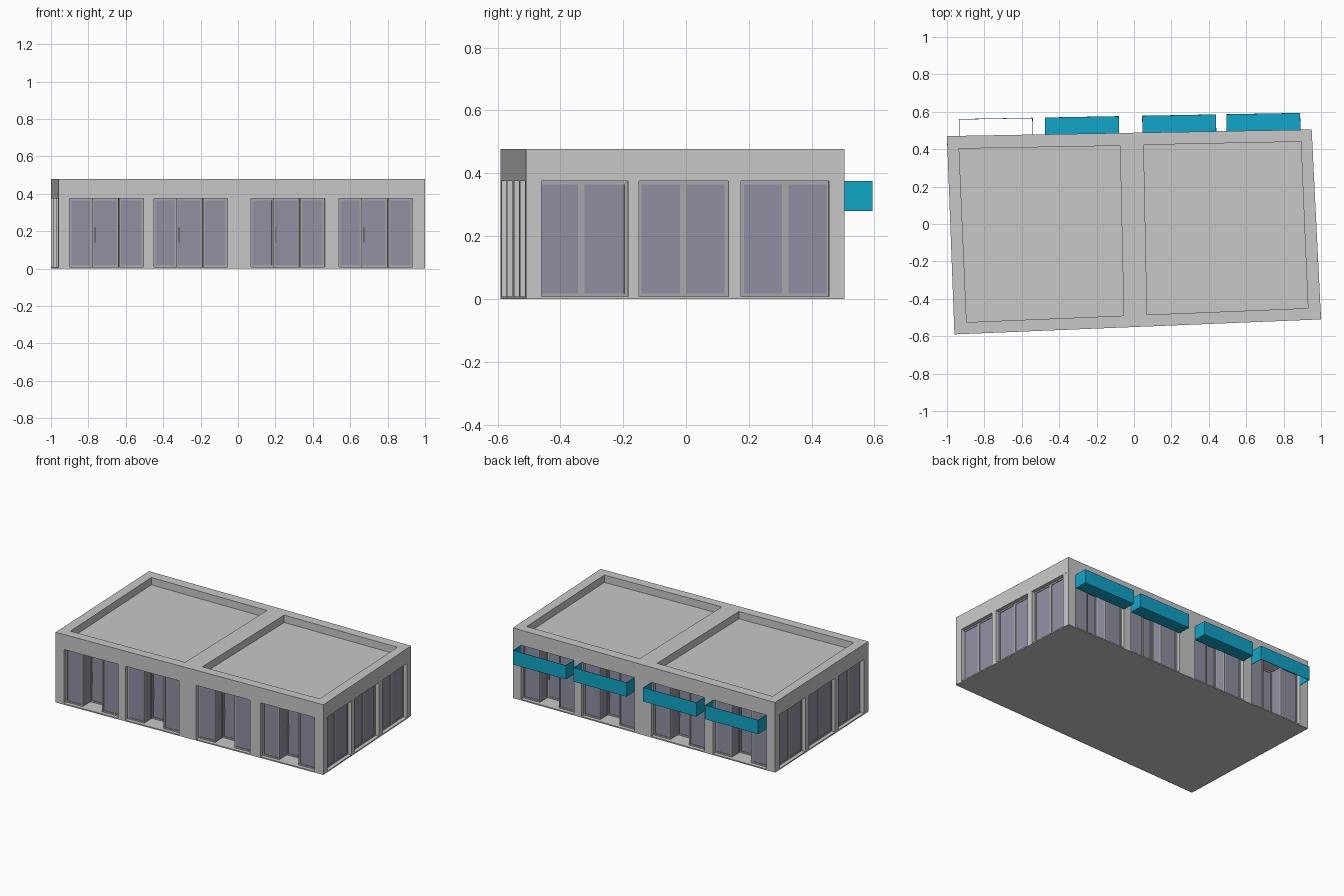
import bpy, bmesh
from mathutils import Vector

cube = bpy.data.objects.get("Cube")
if cube:
    bpy.data.objects.remove(cube, do_unlink=True)


def material(name, rgb):
    m = bpy.data.materials.new(name)
    m.use_nodes = True
    m.diffuse_color = (*rgb, 1)
    m.node_tree.nodes["Principled BSDF"].inputs["Base Color"].default_value = (*rgb, 1)
    return m


WALL = material("wall_grey", (0.58, 0.58, 0.58))
FRAME = material("frame_grey", (0.40, 0.40, 0.39))
GLASS = material("glass_violet_grey", (0.28, 0.28, 0.37))
TEAL = material("awning_teal", (0.005, 0.38, 0.58))
METAL = material("handle_light", (0.7, 0.7, 0.7))

TOP, LINTEL, FLOOR = 0.478, 0.375, 0.008
parts = {}


def prism(name, mat, corners, z0, z1):
    """Add an upright prism over a plan quad to the named part."""
    bm, _ = parts.setdefault(name, (bmesh.new(), mat))
    low = [bm.verts.new((p[0], p[1], z0)) for p in corners]
    high = [bm.verts.new((p[0], p[1], z1)) for p in corners]
    bm.faces.new(low[::-1])
    bm.faces.new(high)
    n = len(corners)
    for i in range(n):
        j = (i + 1) % n
        bm.faces.new((low[i], low[j], high[j], high[i]))


class Wall:
    """Wall frame: s runs along the wall, d runs inward."""

    def __init__(self, name, a, b):
        self.name, self.a = name, Vector(a)
        edge = Vector(b) - self.a
        self.length = edge.length
        self.u = edge.normalized()
        self.n = Vector((-self.u.y, self.u.x))

    def box(self, part, mat, s0, s1, d0, d1, z0, z1):
        plan = [self.a + self.u * s + self.n * d
                for s, d in ((s0, d0), (s1, d0), (s1, d1), (s0, d1))]
        prism(f"{self.name}_{part}", mat, plan, z0, z1)

    def pane(self, s0, s1, d, z1=LINTEL, rim=0.01):
        """Framed sheet of glass parallel to the wall."""
        z0 = FLOOR
        self.box("glass", GLASS, s0 + rim, s1 - rim, d + 0.004, d + 0.01, z0 + rim, z1 - rim)
        for a, b in ((s0, s0 + rim), (s1 - rim, s1)):
            self.box("frames", FRAME, a, b, d, d + 0.014, z0, z1)
        for a, b in ((z0, z0 + rim), (z1 - rim, z1)):
            self.box("frames", FRAME, s0 + rim, s1 - rim, d, d + 0.014, a, b)

    def shop(self, s0, s1):
        """Two display windows beside a set-back glass door."""
        w = s1 - s0
        a, b = s0 + 0.31 * w, s0 + 0.67 * w
        front, back = 0.025, 0.11
        self.pane(s0, a, front)
        self.pane(b, s1, front)
        self.pane(a, b, back)
        # Glazed returns of the doorway
        for s in (a - 0.006, b):
            self.box("glass", GLASS, s, s + 0.006, front + 0.014, back + 0.014, FLOOR, LINTEL)
            self.box("frames", FRAME, s - 0.002, s + 0.008, back - 0.01, back, FLOOR, LINTEL)
        # Door handle
        self.box("door_handles", METAL, a + 0.014, a + 0.02, back - 0.014, back - 0.006, 0.14, 0.22)

    def piers(self, openings, start, end, depth):
        """Solid wall between the openings."""
        edges = [start] + [s for pair in openings for s in pair] + [end]
        for a, b in zip(edges[::2], edges[1::2]):
            self.box("piers", WALL, a, b, 0, depth, FLOOR, LINTEL)


A, B, C, D = (-0.96, -0.59), (1.0, -0.51), (0.95, 0.505), (-1.0, 0.47)
front, left = Wall("front", A, B), Wall("left", B, C)
back, right = Wall("back", C, D), Wall("right", D, A)

# Floor slab and roof block
prism("floor_slab", WALL, (A, B, C, D), 0, FLOOR)
prism("roof_block", WALL, (A, B, C, D), LINTEL, TOP)

# Shop fronts on the two long walls
front_shops = [(x + 0.96, x + 1.355) for x in (-0.90, -0.45, 0.07, 0.54)]
back_shops = [(0.95 - x, 1.345 - x) for x in (0.89, 0.44, -0.08, -0.54)]
for wall, shops in ((front, front_shops), (back, back_shops)):
    wall.piers(shops, 0, wall.length, 0.05)
    for s0, s1 in shops:
        wall.shop(s0, s1)

# Three double windows on each short wall
for wall in (left, right):
    k = wall.length
    bays = [(0.03 * k, 0.32 * k), (0.355 * k, 0.635 * k), (0.675 * k, 0.955 * k)]
    if wall is right:
        bays = [(k - b, k - a) for a, b in reversed(bays)]
    wall.piers([(max(a, 0.05), min(b, k - 0.05)) for a, b in bays], 0.05, k - 0.05, 0.04)
    for a, b in bays:
        mid = (a + b) / 2
        wall.pane(a, mid, 0.025)
        wall.pane(mid, b, 0.025)

# Box awnings along the back, the last one without a base
for i, (s0, s1) in enumerate(back_shops):
    t, out, low = 0.003, -0.09, 0.28
    back.box(f"awning_{i + 1}", TEAL, s0, s1, out, out + t, low, LINTEL)
    for s in (s0, s1 - t):
        back.box(f"awning_{i + 1}", TEAL, s, s + t, out + t, 0, low, LINTEL)
    if i < 3:
        back.box(f"awning_{i + 1}", TEAL, s0 + t, s1 - t, out + t, 0, low, low + t)

# Sunken roof areas, used as cutters
wells = (((-0.895, -0.525), (-0.055, -0.49), (-0.075, 0.418), (-0.935, 0.403)),
         ((0.07, -0.485), (0.93, -0.45), (0.892, 0.44), (0.052, 0.423)))
for i, plan in enumerate(wells):
    prism(f"well_cutter_{i + 1}", WALL, plan, TOP - 0.05, TOP + 0.1)

# Turn the collected parts into objects
objects = {}
for name, (bm, mat) in parts.items():
    bmesh.ops.recalc_face_normals(bm, faces=bm.faces)
    mesh = bpy.data.meshes.new(name)
    bm.to_mesh(mesh)
    bm.free()
    mesh.materials.append(mat)
    objects[name] = bpy.data.objects.new(name, mesh)
    bpy.context.collection.objects.link(objects[name])

# Cut the roof and drop the cutters
roof = objects["roof_block"]
bpy.context.view_layer.objects.active = roof
for i in (1, 2):
    cutter = objects[f"well_cutter_{i}"]
    cutter.hide_render = True
    mod = roof.modifiers.new("well", "BOOLEAN")
    mod.operation, mod.solver, mod.object = "DIFFERENCE", "EXACT", cutter
    bpy.ops.object.modifier_apply(modifier=mod.name)
    bpy.data.objects.remove(cutter, do_unlink=True)
